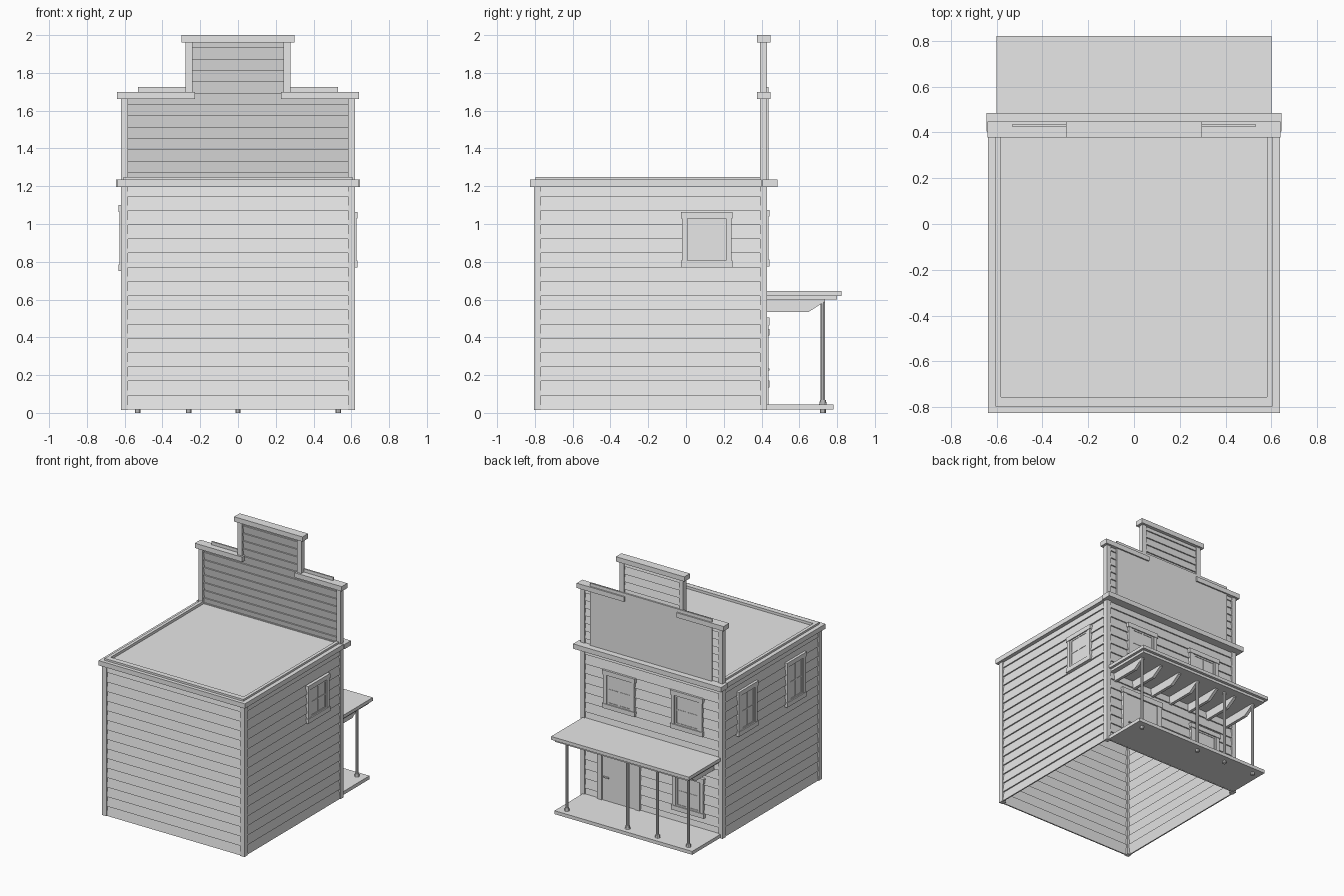
import bpy, bmesh
from math import radians
from mathutils import Matrix, Vector

if "Cube" in bpy.data.objects:
    bpy.data.objects.remove(bpy.data.objects["Cube"])

GREY = (0.8, 0.8, 0.8, 1)
mat = bpy.data.materials.new("plain_grey")
mat.use_nodes = True
mat.diffuse_color = GREY
mat.node_tree.nodes["Principled BSDF"].inputs["Base Color"].default_value = GREY

FRONT, LEFT, BACK, RIGHT = 0, 90, 180, -90
DIST = {FRONT: 0.805, LEFT: 0.62, BACK: 0.43, RIGHT: 0.62}


def finish(name, bm, angle=0):
    """Turn a bmesh into an object; wall pieces are modelled facing -y, then turned."""
    bm.transform(Matrix.Rotation(radians(angle), 4, 'Z'))
    bmesh.ops.recalc_face_normals(bm, faces=bm.faces)
    me = bpy.data.meshes.new(name)
    bm.to_mesh(me)
    bm.free()
    me.materials.append(mat)
    ob = bpy.data.objects.new(name, me)
    bpy.context.collection.objects.link(ob)
    return ob


def add_box(bm, x0, x1, y0, y1, z0, z1):
    size = Matrix.Diagonal((x1 - x0, y1 - y0, z1 - z0, 1))
    mid = Matrix.Translation(((x0 + x1) / 2, (y0 + y1) / 2, (z0 + z1) / 2))
    bmesh.ops.create_cube(bm, size=1, matrix=mid @ size)


def add_prism(bm, section, x0, x1):
    """Extrude a (y, z) section along x."""
    face = bm.faces.new([bm.verts.new((x0, y, z)) for y, z in section])
    ext = bmesh.ops.extrude_face_region(bm, geom=[face], use_keep_orig=True)
    moved = [v for v in ext["geom"] if isinstance(v, bmesh.types.BMVert)]
    bmesh.ops.translate(bm, verts=moved, vec=Vector((x1 - x0, 0, 0)))


def add_post(bm, x, y, z0, z1, r0, r1):
    bmesh.ops.create_cone(bm, cap_ends=True, segments=10, radius1=r0, radius2=r1,
                          depth=z1 - z0, matrix=Matrix.Translation((x, y, (z0 + z1) / 2)))


def boxes(name, *dims, angle=0):
    bm = bmesh.new()
    for d in dims:
        add_box(bm, *d)
    return finish(name, bm, angle)


def siding(name, angle, u0, u1, z0, pitch, count):
    """Overlapping boards, each leaning outward at its lower edge."""
    d = DIST[angle]
    bm = bmesh.new()
    for i in range(count):
        lo = z0 + i * pitch
        hi = lo + pitch + 0.004
        add_prism(bm, [(-d + 0.004, lo), (-d + 0.016, hi),
                       (-d + 0.026, hi), (-d + 0.014, lo)], u0, u1)
    finish(name, bm, angle)


def window(name, angle, u, z, w, h):
    d, a, b, t = DIST[angle], w / 2, h / 2, 0.036
    y = -d
    parts = [(u - a - 0.007, u + a + 0.007, y - 0.012, y + 0.02, z + s * (b - t / 2) - t / 2,
              z + s * (b - t / 2) + t / 2) for s in (-1, 1)]
    for s in (-1, 1):
        e = u + s * (a - t / 2 + 0.004)
        parts.append((e - 0.014, e + 0.014, y - 0.008, y + 0.02, z - b + t, z + b - t))
        # Sash strips inside the casing
        e = u + s * (a - t - 0.003)
        parts.append((e - 0.007, e + 0.007, y - 0.003, y + 0.01, z - b + t, z + b - t))
        e = z + s * (b - t - 0.006)
        parts.append((u - a + t, u + a - t, y - 0.003, y + 0.01, e - 0.006, e + 0.006))
    # Pane and glazing bars
    parts.append((u - a + t - 0.01, u + a - t + 0.01, y + 0.001, y + 0.01, z - b + t, z + b - t))
    parts.append((u - 0.005, u + 0.005, y - 0.002, y + 0.01, z - b + t, z + b - t))
    parts.append((u - a + t, u + a - t, y - 0.002, y + 0.01, z - 0.005, z + 0.005))
    boxes(name, *parts, angle=angle)


# Clapboard walls, open underneath
siding("front_wall", FRONT, -0.59, 0.59, 0.017, 0.0753, 16)
siding("back_wall", BACK, -0.59, 0.59, 0.017, 0.0753, 16)
siding("left_wall", LEFT, -0.775, 0.4, 0.017, 0.0753, 16)
siding("right_wall", RIGHT, -0.4, 0.775, 0.017, 0.0753, 16)

# False front with its raised centre
siding("false_front", BACK, -0.59, 0.59, 1.21, 0.06, 8)
siding("false_front_centre", BACK, -0.245, 0.245, 1.69, 0.06, 5)
boxes("sign_panel", (-0.53, 0.53, 0.424, 0.436, 1.21, 1.725))

# Corner posts, mirrored across x
for side, s in (("left", 1), ("right", -1)):
    def span(a, b):
        return sorted((s * a, s * b))
    boxes(side + "_front_post", (*span(0.583, 0.62), -0.805, -0.768, 0.015, 1.2))
    boxes(side + "_back_post", (*span(0.583, 0.62), 0.392, 0.43, 0.015, 1.665))
    boxes(side + "_centre_post", (*span(0.24, 0.277), 0.392, 0.43, 1.69, 1.965))
    boxes(side + "_cornice", (*span(0.228, 0.64), 0.377, 0.447, 1.662, 1.7))
    # Roof edge trim and lip
    boxes(side + "_roof_trim", (*span(0.582, 0.638), -0.825, 0.4, 1.197, 1.235),
          (*span(0.58, 0.605), -0.77, 0.395, 1.23, 1.25))

boxes("top_cornice", (-0.298, 0.298, 0.377, 0.447, 1.962, 2.0))
boxes("back_cornice", (-0.645, 0.645, 0.405, 0.485, 1.197, 1.235))
boxes("front_roof_trim", (-0.638, 0.638, -0.825, -0.768, 1.197, 1.235),
      (-0.605, 0.605, -0.797, -0.755, 1.23, 1.25))
boxes("roof", (-0.59, 0.59, -0.775, 0.405, 1.2, 1.228))

# Windows
window("upper_left_window", BACK, -0.28, 0.925, 0.27, 0.3)
window("upper_right_window", BACK, 0.31, 0.925, 0.27, 0.3)
window("lower_window", BACK, 0.32, 0.29, 0.27, 0.31)
window("left_side_window", LEFT, 0.11, 0.917, 0.26, 0.295)
window("right_side_window_back", RIGHT, -0.12, 0.925, 0.23, 0.35)
window("right_side_window_front", RIGHT, 0.48, 0.925, 0.23, 0.35)

# Door with casing and handle
boxes("door", (0.14, 0.43, 0.41, 0.431, 0.045, 0.465))
boxes("door_casing", (0.1, 0.142, 0.41, 0.438, 0.045, 0.465),
      (0.428, 0.47, 0.41, 0.438, 0.045, 0.465), (0.093, 0.477, 0.41, 0.442, 0.463, 0.505))
boxes("door_handle", (0.37, 0.415, 0.431, 0.441, 0.225, 0.235))

# Porch floor, posts and awning
boxes("porch_floor", (-0.6, 0.6, 0.42, 0.78, 0.018, 0.045))
bm = bmesh.new()
for x in (-0.53, -0.26, 0, 0.53):
    add_post(bm, x, 0.725, 0, 0.03, 0.015, 0.015)
    add_post(bm, x, 0.725, 0.045, 0.068, 0.02, 0.015)
    add_post(bm, x, 0.725, 0.06, 0.605, 0.012, 0.012)
finish("porch_posts", bm)
boxes("awning", (-0.58, 0.58, 0.42, 0.8, 0.6, 0.63), (-0.6, 0.6, 0.42, 0.822, 0.62, 0.646))

bm = bmesh.new()
for i in range(7):
    x = -0.53 + i * 0.1767
    add_prism(bm, [(0.42, 0.605), (0.42, 0.535), (0.65, 0.535), (0.735, 0.59), (0.735, 0.605)],
              x - 0.012, x + 0.012)
finish("awning_rafters", bm)
